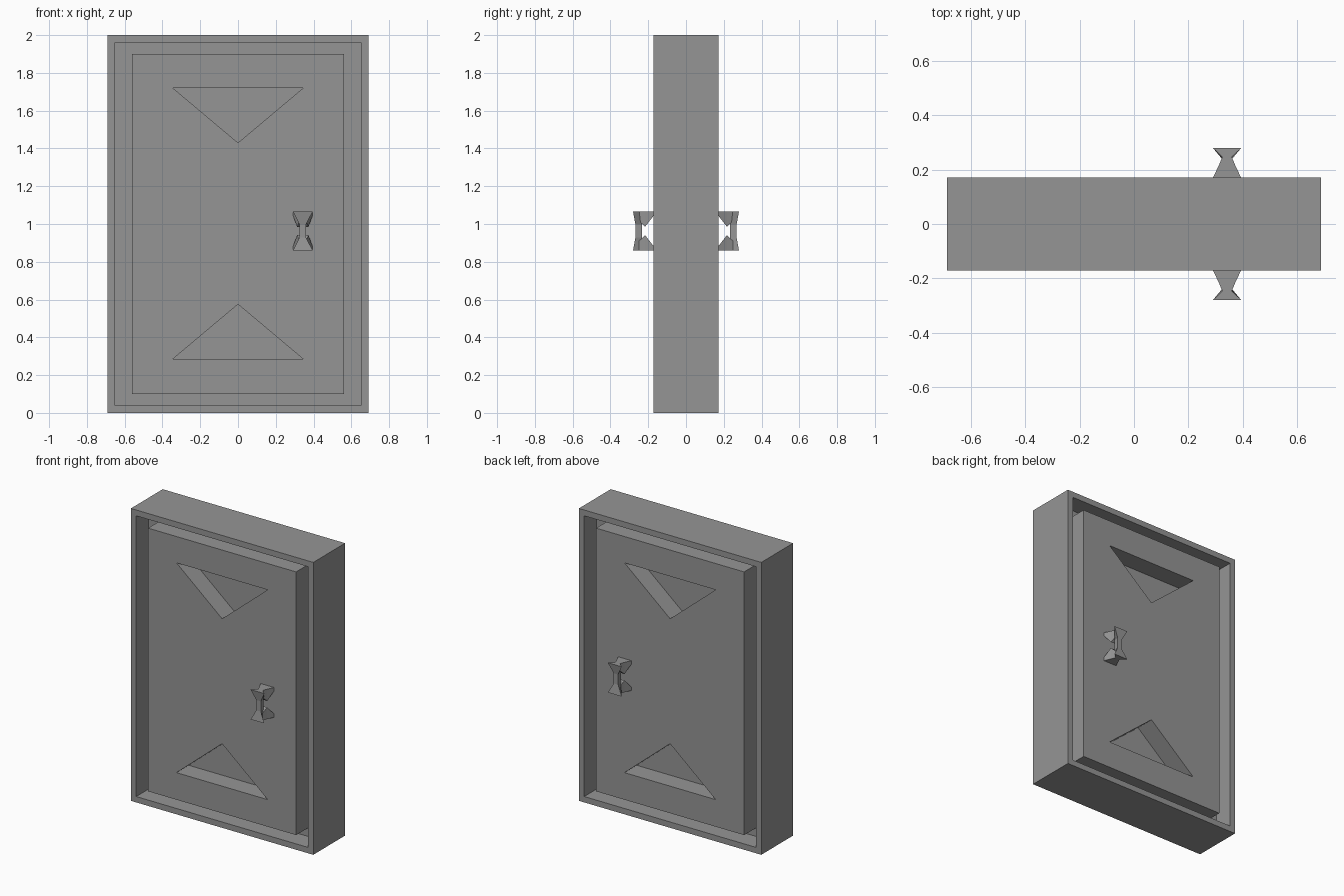
import bpy, bmesh

if "Cube" in bpy.data.objects:
    bpy.data.objects.remove(bpy.data.objects["Cube"], do_unlink=True)

HALF_DEPTH = 0.172
CORE_HALF = 0.04
HANDLE_X, HANDLE_Z = 0.343, 0.963

grey = bpy.data.materials.new("door_grey")
grey.use_nodes = True
grey.diffuse_color = (0.3, 0.3, 0.3, 1)
grey.node_tree.nodes["Principled BSDF"].inputs["Base Color"].default_value = (0.3, 0.3, 0.3, 1)


def rect(half_x, z0, z1):
    return [(-half_x, z0), (half_x, z0), (half_x, z1), (-half_x, z1)]


def plate(name, outlines, half_depth):
    """Extrude outlines drawn in x and z; inner outlines become holes."""
    curve = bpy.data.curves.new(name, "CURVE")
    curve.dimensions = "2D"
    curve.fill_mode = "BOTH"
    curve.extrude = half_depth
    for points in outlines:
        spline = curve.splines.new("POLY")
        spline.points.add(len(points) - 1)
        for p, (x, z) in zip(spline.points, points):
            p.co = (x, z, 0, 1)
        spline.use_cyclic_u = True
        spline.use_smooth = False
    curve.materials.append(grey)
    obj = bpy.data.objects.new(name, curve)
    bpy.context.collection.objects.link(obj)
    obj.rotation_euler.x = 1.5707963
    bpy.ops.object.select_all(action="DESELECT")
    obj.select_set(True)
    bpy.context.view_layer.objects.active = obj
    bpy.ops.object.convert(target="MESH")
    bpy.ops.object.transform_apply(location=False, rotation=True, scale=False)
    bpy.ops.object.shade_flat()


def loft(bm, sections):
    """Join four-cornered sections into a closed solid."""
    rings = [[bm.verts.new(co) for co in s] for s in sections]
    for a, b in zip(rings, rings[1:]):
        for i in range(4):
            j = (i + 1) % 4
            bm.faces.new((a[i], a[j], b[j], b[i]))
    bm.faces.new(rings[0])
    bm.faces.new(rings[-1])


def handle(name, side):
    bm = bmesh.new()

    # Grip: flared at both ends, pinched at the middle
    # (height, outer half width, outer y, inner half width, inner y)
    profile = [(0.102, 0.052, 0.28, 0.017, 0.247), (0.035, 0.017, 0.268, 0.012, 0.232)]
    profile += [(-p[0],) + p[1:] for p in reversed(profile)]
    loft(bm, [[(-wo, yo, h), (wo, yo, h), (wi, yi, h), (-wi, yi, h)]
              for h, wo, yo, wi, yi in profile])

    # Two stems: wide at the door, narrow at the grip (y, half width, inner height)
    stem = [(0.168, 0.053, 0.085), (0.217, 0.030, 0.022), (0.248, 0.017, 0.052)]
    for up in (1, -1):
        loft(bm, [[(-w, y, up * 0.102), (w, y, up * 0.102), (w, y, up * low), (-w, y, up * low)]
                  for y, w, low in stem])

    for v in bm.verts:
        v.co = (v.co.x + HANDLE_X, v.co.y * side, v.co.z + HANDLE_Z)
    bmesh.ops.recalc_face_normals(bm, faces=bm.faces)
    mesh = bpy.data.meshes.new(name)
    bm.to_mesh(mesh)
    bm.free()
    mesh.materials.append(grey)
    bpy.context.collection.objects.link(bpy.data.objects.new(name, mesh))


# Outer frame, recessed core, and door panel with two triangular openings
plate("outer_frame", [rect(0.69, 0, 2), rect(0.65, 0.04, 1.96)], HALF_DEPTH)
plate("recessed_core", [rect(0.67, 0.02, 1.98)], CORE_HALF)
plate("door_panel", [rect(0.56, 0.10, 1.90),
                     [(-0.345, 1.72), (0.345, 1.72), (0, 1.43)],
                     [(-0.345, 0.285), (0.345, 0.285), (0, 0.575)]], HALF_DEPTH)

# Handles on both faces
handle("front_handle", -1)
handle("back_handle", 1)
